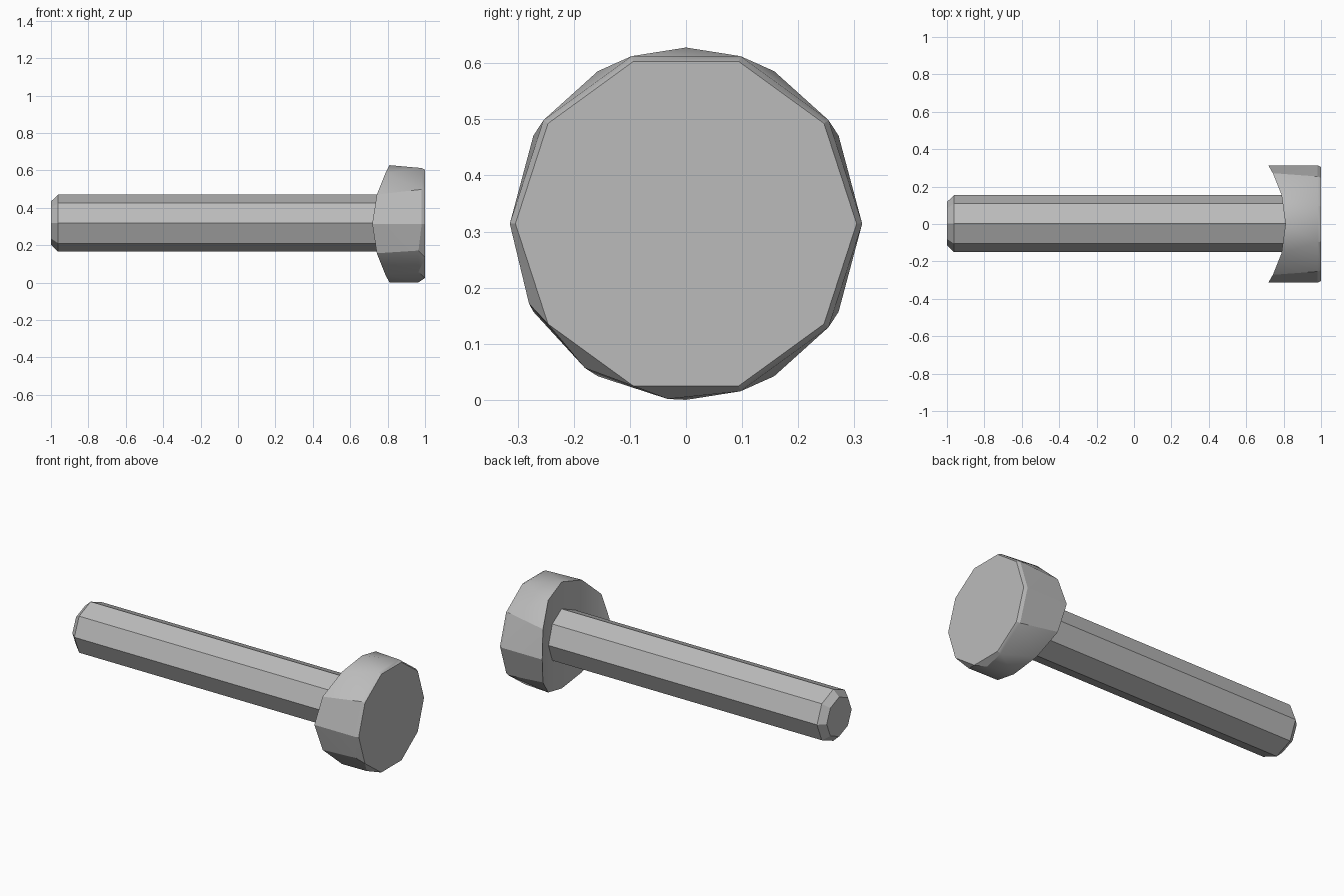
import bpy, bmesh
from math import sin, cos, radians, sqrt

cube = bpy.data.objects.get("Cube")
if cube:
    bpy.data.objects.remove(cube, do_unlink=True)

grey = bpy.data.materials.new("plain grey")
grey.use_nodes = True
grey.diffuse_color = (0.5, 0.5, 0.5, 1)
grey.node_tree.nodes["Principled BSDF"].inputs["Base Color"].default_value = (0.5, 0.5, 0.5, 1)

HEAD_R = 0.314
SADDLE_R = 0.58
AXIS_Z = 0.314


def ring(bm, angles, radius, x_of, cy=0.0, cz=AXIS_Z):
    """Loop of vertices around the x axis; x_of gives x from angle and y."""
    verts = []
    for a in angles:
        y = radius * cos(radians(a))
        z = radius * sin(radians(a))
        verts.append(bm.verts.new((x_of(a, y), cy + y, cz + z)))
    return verts


def zip_rings(bm, a, aa, b, ab):
    """Join two loops, of any counts, by walking round in angle order."""
    i = j = 0
    ea, eb = list(aa) + [360], list(ab) + [360]
    while i < len(a) or j < len(b):
        p, q = a[i % len(a)], b[j % len(b)]
        na = ea[i + 1] if i < len(a) else 999
        nb = eb[j + 1] if j < len(b) else 999
        p2, q2 = a[(i + 1) % len(a)], b[(j + 1) % len(b)]
        if na == nb:
            bm.faces.new((p, p2, q2, q))
            i, j = i + 1, j + 1
        elif na < nb:
            bm.faces.new((p, p2, q))
            i += 1
        else:
            bm.faces.new((p, q2, q))
            j += 1


def finish(bm, name, angle):
    bmesh.ops.recalc_face_normals(bm, faces=bm.faces)
    mesh = bpy.data.meshes.new(name)
    bm.to_mesh(mesh)
    bm.free()
    mesh.materials.append(grey)
    obj = bpy.data.objects.new(name, mesh)
    bpy.context.collection.objects.link(obj)
    bpy.ops.object.select_all(action='DESELECT')
    obj.select_set(True)
    bpy.context.view_layer.objects.active = obj
    bpy.ops.object.shade_smooth_by_angle(angle=radians(angle))


# Head: saddle-shaped underside, uneven worn rim, flat cap
bm = bmesh.new()
back_angles = range(0, 360, 30)
rim_angles = [0, 36, 72, 108, 144, 180, 207, 235, 264, 288, 324]
cap_angles = range(0, 360, 36)
back = ring(bm, back_angles, HEAD_R,
            lambda a, y: 0.81 - SADDLE_R + sqrt(SADDLE_R ** 2 - y * y))
rim = ring(bm, rim_angles, HEAD_R, lambda a, y: 0.965 if 200 < a < 270 else 0.982)
cap = ring(bm, cap_angles, 0.304, lambda a, y: 1.0)
zip_rings(bm, back, back_angles, rim, rim_angles)
zip_rings(bm, rim, rim_angles, cap, cap_angles)
bm.faces.new(cap)
n = len(back)
for k in range(n // 2):
    strip = [back[k], back[k + 1], back[-k - 1], back[-k % n]]
    bm.faces.new(list(dict.fromkeys(strip)))
finish(bm, "head", 25)

# Shaft: octagonal rod with a chamfered free end
bm = bmesh.new()
octagon = range(0, 360, 45)
loops = [ring(bm, octagon, r, lambda a, y, x=x: x, 0.002, 0.318)
         for x, r in ((-1.0, 0.116), (-0.962, 0.152), (0.83, 0.152))]
for a, b in zip(loops, loops[1:]):
    zip_rings(bm, a, octagon, b, octagon)
bm.faces.new(loops[0])
bm.faces.new(loops[-1])
finish(bm, "shaft", 30)
